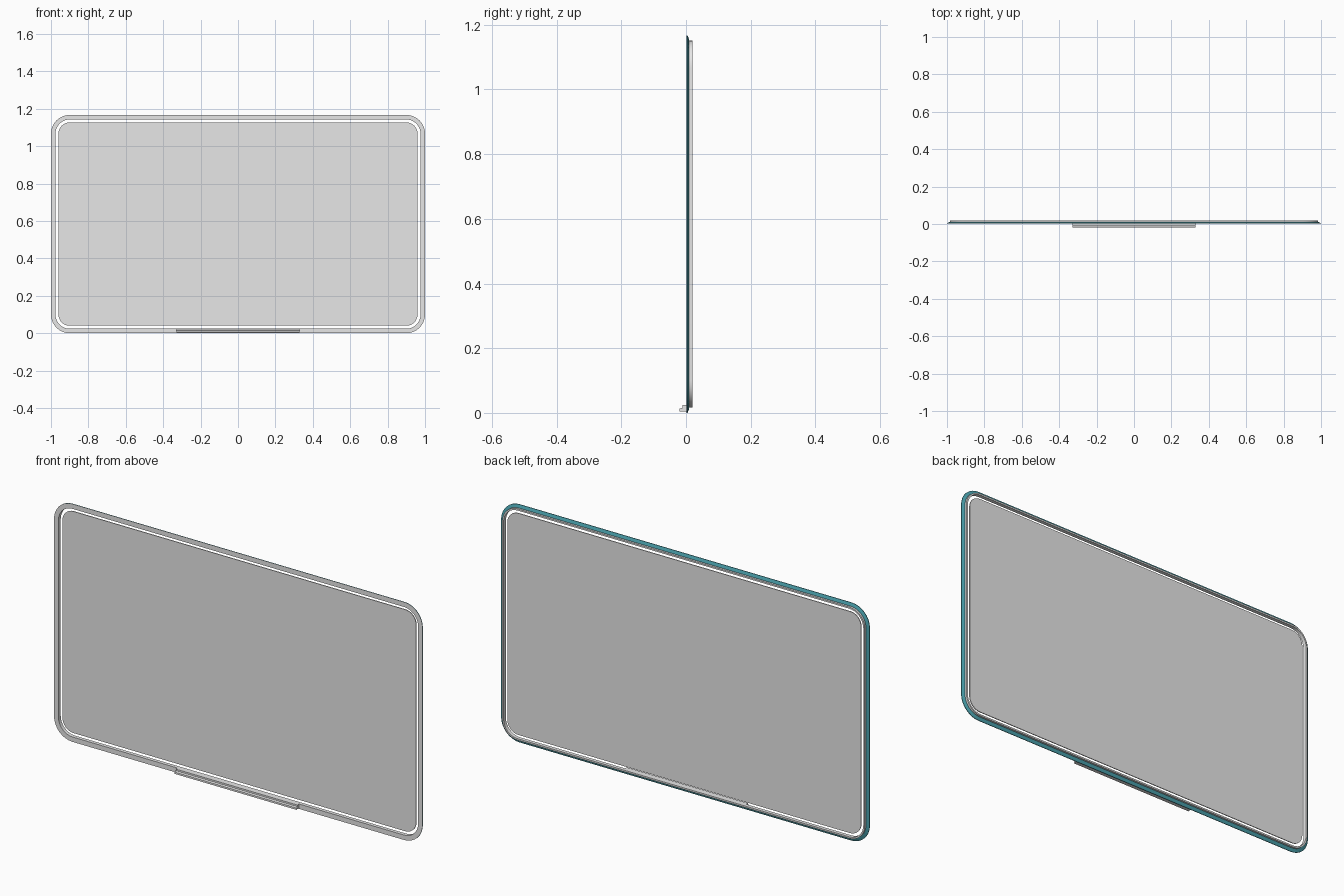
import bpy, bmesh, math

cube = bpy.data.objects.get("Cube")
if cube:
    bpy.data.objects.remove(cube, do_unlink=True)

WIDTH, HEIGHT, RADIUS = 2.0, 1.167, 0.1


def material(name, rgb):
    m = bpy.data.materials.new(name)
    m.use_nodes = True
    m.diffuse_color = (*rgb, 1)
    m.node_tree.nodes["Principled BSDF"].inputs["Base Color"].default_value = (*rgb, 1)
    return m


grey = material("light_grey", (0.8, 0.8, 0.8))
teal = material("teal", (0.07, 0.36, 0.42))


def finish(name, bm, mats):
    bmesh.ops.recalc_face_normals(bm, faces=bm.faces)
    me = bpy.data.meshes.new(name)
    bm.to_mesh(me)
    bm.free()
    for m in mats:
        me.materials.append(m)
    ob = bpy.data.objects.new(name, me)
    bpy.context.collection.objects.link(ob)
    return ob


def rounded_loop(bm, inset, y, steps=8):
    """Rounded rectangle facing the front, shrunk by inset."""
    r = RADIUS - inset
    cx, cz = WIDTH / 2 - RADIUS, HEIGHT / 2 - RADIUS
    verts = []
    for corner, (sx, sz) in enumerate([(1, 1), (-1, 1), (-1, -1), (1, -1)]):
        for i in range(steps + 1):
            a = math.pi / 2 * (corner + i / steps)
            verts.append(bm.verts.new((sx * cx + r * math.cos(a), y,
                                       HEIGHT / 2 + sz * cz + r * math.sin(a))))
    return verts


def sweep(name, section, mats, teal_bands=(), ring=True):
    """Join rounded loops into a closed ring, or a capped plate."""
    bm = bmesh.new()
    loops = [rounded_loop(bm, *p) for p in section]
    n = len(loops[0])
    for k in range(len(loops) if ring else len(loops) - 1):
        a, b = loops[k], loops[(k + 1) % len(loops)]
        for i in range(n):
            j = (i + 1) % n
            f = bm.faces.new((a[i], a[j], b[j], b[i]))
            f.material_index = int(k in teal_bands)
    if not ring:
        bm.faces.new(loops[0])
        bm.faces.new(loops[-1])
    return finish(name, bm, mats)


# Frame: flat front, teal sloped outer back, raised rear rim
sweep("frame", [(0, 0.002), (0, 0.005), (0.013, 0.01), (0.016, 0.01),
                (0.016, 0.02), (0.024, 0.02), (0.024, 0.002)],
      [grey, teal], teal_bands=(0, 1, 2))

# Panel floating inside the frame with an open gap around it
sweep("panel", [(0.04, 0.01), (0.04, 0.014)], [grey], ring=False)

# Stepped ledge along the bottom front
bm = bmesh.new()
profile = [(0.004, 0.004), (-0.02, 0.004), (-0.02, 0.013),
           (-0.011, 0.016), (-0.011, 0.024), (0.004, 0.024)]
ends = [[bm.verts.new((x, y, z)) for y, z in profile] for x in (-0.33, 0.33)]
for end in ends:
    bm.faces.new(end)
for i in range(len(profile)):
    j = (i + 1) % len(profile)
    bm.faces.new((ends[0][i], ends[0][j], ends[1][j], ends[1][i]))
finish("ledge", bm, [grey])

# Smooth the rounded corners, keep profile edges sharp
for ob in bpy.context.scene.objects:
    ob.select_set(ob.name in ("frame", "panel"))
bpy.context.view_layer.objects.active = bpy.data.objects["frame"]
bpy.ops.object.shade_smooth_by_angle(angle=math.radians(20))
